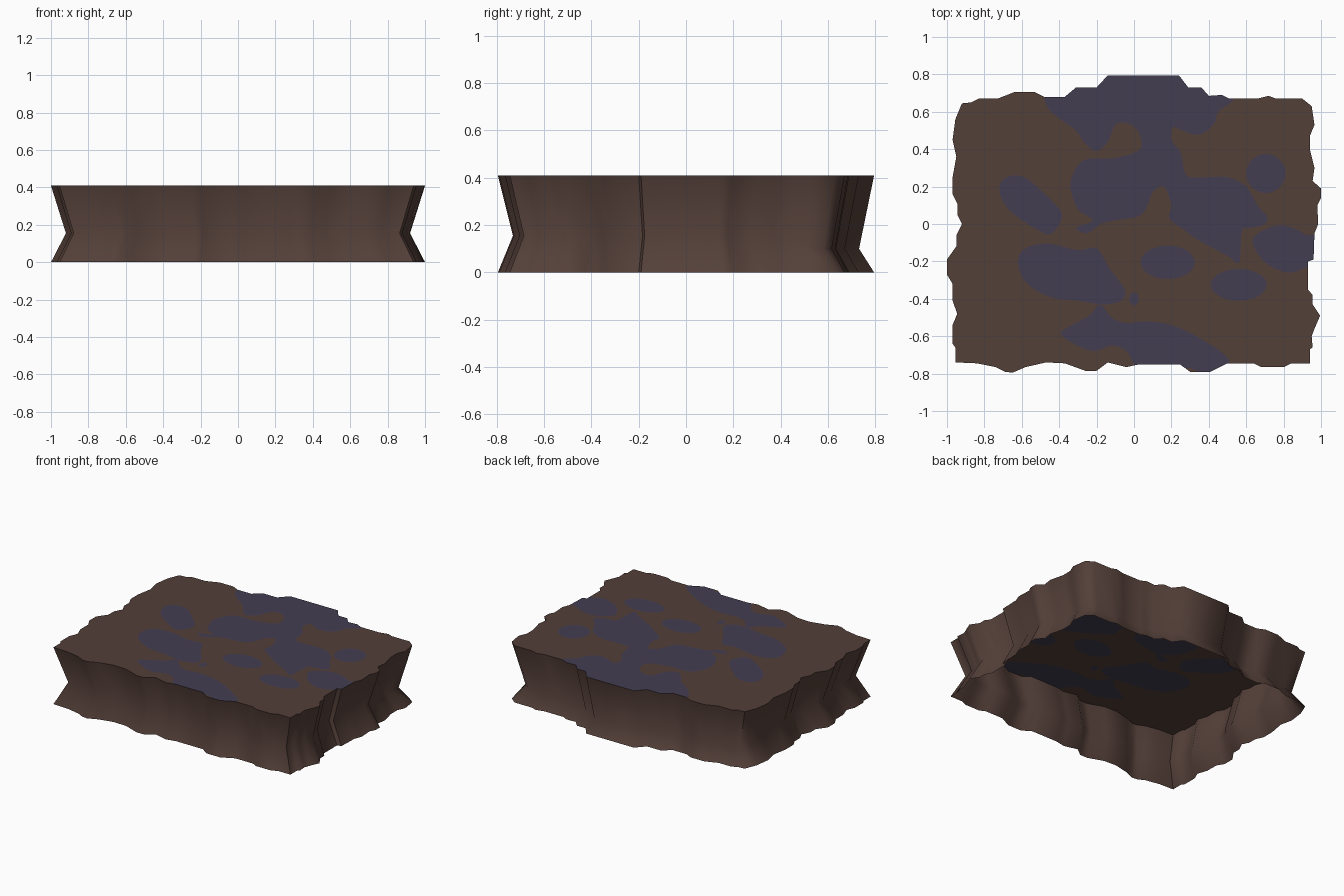
import bpy, math
from mathutils import Vector, geometry

if "Cube" in bpy.data.objects:
    bpy.data.objects.remove(bpy.data.objects["Cube"])

TOP, PINCH = 0.41, 0.92   # slab height, waist scale


def material(name, rgb):
    m = bpy.data.materials.new(name)
    m.diffuse_color = (*rgb, 1)
    m.use_nodes = True
    m.node_tree.nodes["Principled BSDF"].inputs["Base Color"].default_value = m.diffuse_color
    return m


brown = material("earth_brown", (0.088, 0.050, 0.040))
violet = material("dusk_violet", (0.055, 0.048, 0.083))


def smooth_loop(pts, n=4):
    """Closed Catmull-Rom curve through the points."""
    out, k = [], len(pts)
    for i in range(k):
        a, b, c, d = (Vector(pts[(i + j - 1) % k]) for j in range(4))
        for s in range(n):
            t = s / n
            out.append(0.5 * (2 * b + (c - a) * t + (2 * a - 5 * b + 4 * c - d) * t * t
                              + (3 * b - a - 3 * c + d) * t ** 3))
    return out


def ellipse(cx, cy, rx, ry, n=20):
    return [Vector((cx + rx * math.cos(2 * math.pi * i / n),
                    cy + ry * math.sin(2 * math.pi * i / n))) for i in range(n)]


def add_object(name, verts, faces, mats):
    me = bpy.data.meshes.new(name)
    me.from_pydata(verts, [], faces)
    for m in mats:
        me.materials.append(m)
    ob = bpy.data.objects.new(name, me)
    bpy.context.collection.objects.link(ob)
    return ob


# Ragged outline, clockwise from the back left corner
back = [(-.92, .645), (-.87, .65), (-.83, .67), (-.73, .67), (-.64, .705), (-.53, .705),
        (-.48, .68), (-.37, .68), (-.31, .73), (-.20, .73), (-.14, .795), (.24, .795),
        (.29, .73), (.36, .73), (.40, .685), (.47, .69), (.51, .67), (.66, .67),
        (.72, .685), (.76, .67), (.90, .67)]
right = [(.95, .63), (.965, .53), (.94, .47), (.94, .40), (.965, .30), (.955, .23), (1, .19),
         (1, .14), (.98, .10), (.985, 0), (.965, -.05), (.96, -.19), (.93, -.20), (.93, -.35),
         (.955, -.38), (.955, -.43), (.995, -.49), (.965, -.56), (.95, -.60), (.955, -.66),
         (.94, -.67), (.94, -.745)]
front = [(.84, -.745), (.80, -.765), (.68, -.765), (.64, -.745), (.50, -.745), (.41, -.79),
         (.30, -.79), (.245, -.75), (.03, -.75), (-.04, -.765), (-.14, -.74), (-.20, -.785),
         (-.26, -.785), (-.37, -.745), (-.47, -.74), (-.58, -.765), (-.65, -.795),
         (-.69, -.79), (-.74, -.765), (-.84, -.745), (-.955, -.74)]
left = [(-.955, -.66), (-.97, -.64), (-.97, -.54), (-.945, -.48), (-.97, -.41), (-.97, -.32),
        (-1, -.27), (-1, -.19), (-.95, -.12), (-.95, -.06), (-.92, 0), (-.945, .05),
        (-.945, .11), (-.97, .16), (-.97, .25), (-.95, .36), (-.97, .45), (-.955, .56)]
outline = [Vector(p) for p in back + right + front + left]
n = len(outline)

# Pinched side wall, open at the bottom; the waist drops lower at the back
verts = [(p.x, p.y, 0) for p in outline]
for p in outline:
    drop = min(1, max(0, (p.y - .4) / .2))
    verts.append((p.x * PINCH, p.y * PINCH, .155 - .055 * drop))
verts += [(p.x, p.y, TOP) for p in outline]
faces = [(r * n + i, (r + 1) * n + i, (r + 1) * n + (i + 1) % n, r * n + (i + 1) % n)
         for r in range(2) for i in range(n)]
wall = add_object("side_wall", verts, faces, [brown])
bpy.context.view_layer.objects.active = wall
wall.select_set(True)
bpy.ops.object.shade_smooth_by_angle(angle=math.radians(60))

# Violet patches on the top
central = [(-.48, .72), (-.46, .62), (-.38, .55), (-.31, .50), (-.26, .43), (-.20, .39),
           (-.14, .44), (-.10, .53), (-.04, .54), (.02, .50), (.04, .42), (0, .38), (-.12, .35),
           (-.27, .34), (-.34, .22), (-.30, .08), (-.22, .02), (-.31, -.02), (-.25, -.05),
           (-.18, 0), (-.10, .02), (.04, .05), (.10, .17), (.16, .20), (.20, .10), (.19, .03),
           (.28, -.04), (.35, -.09), (.50, -.17), (.56, -.21), (.57, -.12), (.58, -.03),
           (.63, -.02), (.70, 0), (.71, .04), (.66, .10), (.60, .20), (.50, .25), (.38, .25),
           (.28, .26), (.25, .38), (.20, .45), (.21, .52), (.28, .49), (.36, .48), (.43, .54),
           (.45, .60), (.54, .69), (.45, .88), (-.42, .88)]
west = [(-.72, .20), (-.68, .25), (-.60, .255), (-.52, .20), (-.40, .08), (-.39, .02),
        (-.44, -.05), (-.50, -.04), (-.64, .05), (-.70, .12)]
south_west = [(-.62, -.20), (-.58, -.13), (-.46, -.105), (-.30, -.14), (-.20, -.13),
              (-.13, -.24), (-.05, -.35), (-.07, -.41), (-.16, -.43), (-.30, -.41),
              (-.45, -.39), (-.58, -.31)]
east = [(.64, -.07), (.75, -.01), (.85, -.02), (.93, -.06), (1.02, -.05), (1.02, -.22),
        (.93, -.23), (.83, -.26), (.72, -.22), (.65, -.14)]
south = [(-.39, -.58), (-.33, -.54), (-.24, -.49), (-.18, -.43), (-.12, -.50), (-.04, -.53),
         (.06, -.52), (.20, -.54), (.35, -.61), (.51, -.73), (.42, -.83), (.30, -.77),
         (.15, -.80), (.02, -.77), (-.04, -.68), (-.12, -.65), (-.22, -.68), (-.34, -.63)]
patches = [smooth_loop(p) for p in (central, west, south_west, east, south)]
patches += [ellipse(.705, .27, .105, .105), ellipse(.18, -.205, .145, .09),
            ellipse(.56, -.325, .15, .085), ellipse(0, -.40, .025, .035)]

# Top face, cut along the outline and every patch edge
pts, loops = [], []
for loop in [outline[::-1]] + patches:
    loops.append(list(range(len(pts), len(pts) + len(loop))))
    pts += loop
edges = [(l[i], l[(i + 1) % len(l)]) for l in loops for i in range(len(l))]


def inside(p, poly):
    hit = False
    for a, b in zip(poly, poly[1:] + poly[:1]):
        if (a.y > p.y) != (b.y > p.y) and p.x < a.x + (p.y - a.y) / (b.y - a.y) * (b.x - a.x):
            hit = not hit
    return hit


cut = geometry.delaunay_2d_cdt(pts, edges, [], 0, 1e-5)
cv, tris, colour = cut[0], [], []
for f in cut[2]:
    mid = sum((cv[i] for i in f), Vector((0, 0))) / len(f)
    if inside(mid, outline):
        tris.append(tuple(f))
        colour.append(int(any(inside(mid, p) for p in patches)))
used = sorted({i for f in tris for i in f})
remap = {v: k for k, v in enumerate(used)}
top = add_object("patched_top", [(cv[i].x, cv[i].y, TOP) for i in used],
                 [tuple(remap[i] for i in f) for f in tris], [brown, violet])
for poly, c in zip(top.data.polygons, colour):
    poly.material_index = c
